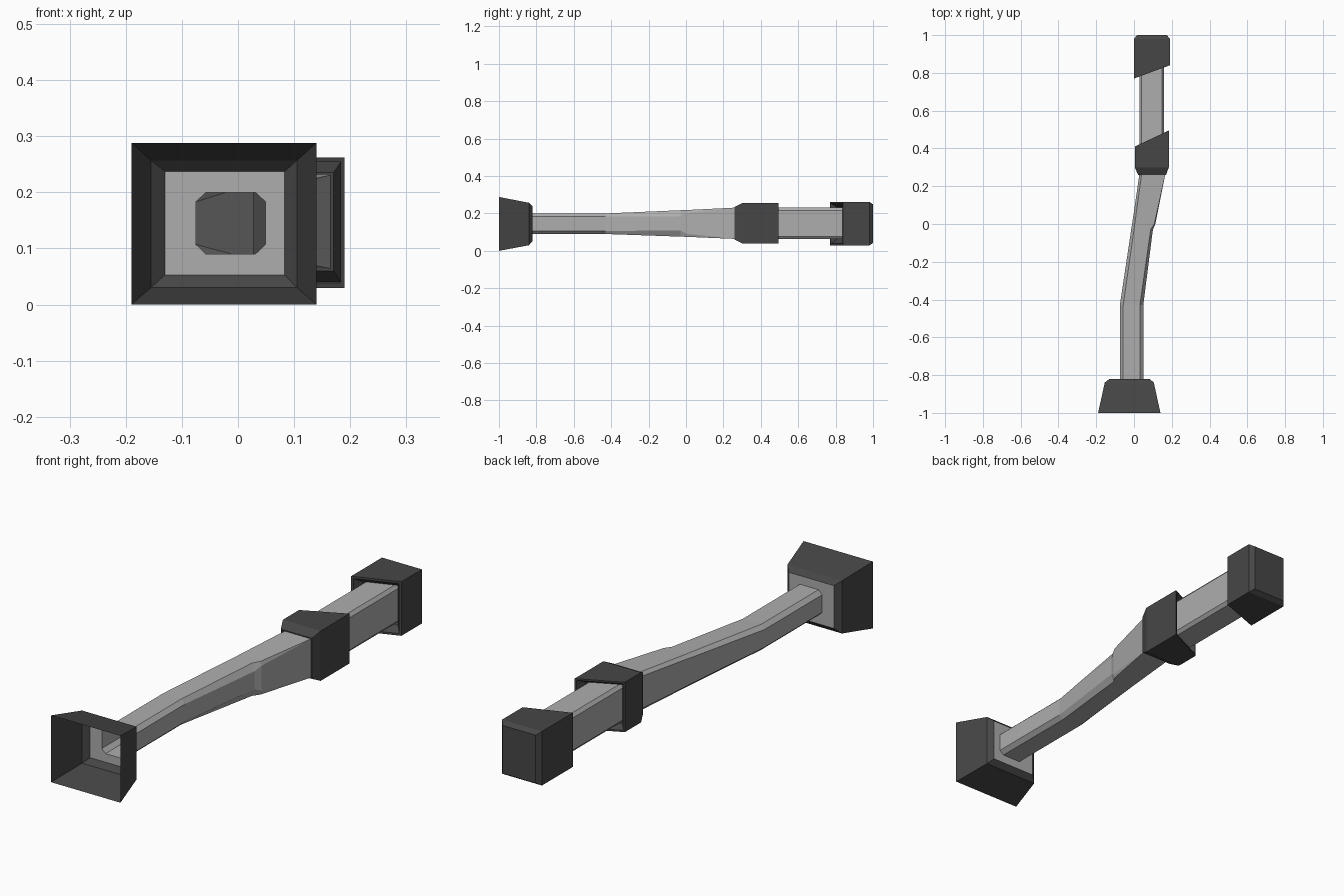
import bpy, bmesh

if "Cube" in bpy.data.objects:
    bpy.data.objects.remove(bpy.data.objects["Cube"])


def material(name, v):
    m = bpy.data.materials.new(name)
    m.diffuse_color = (v, v, v, 1)
    m.use_nodes = True
    m.node_tree.nodes["Principled BSDF"].inputs["Base Color"].default_value = m.diffuse_color
    return m


LIGHT = material("light grey", 0.42)
DARK = material("dark grey", 0.062)


def rect(x0, x1, z0, z1, y, k=0.0):
    """Rectangular ring on the (optionally slanted) plane y + k*x."""
    return [(x, y + k * x, z) for x, z in ((x0, z0), (x1, z0), (x1, z1), (x0, z1))]


def octagon(x0, x1, z0, z1, y, left, right):
    """Chamfered ring; left/right are (x, z) chamfer sizes."""
    (a, b), (c, d) = left, right
    pts = [(x0 + a, z0), (x1 - c, z0), (x1, z0 + d), (x1, z1 - d),
           (x1 - c, z1), (x0 + a, z1), (x0, z1 - b), (x0, z0 + b)]
    return [(x, y, z) for x, z in pts]


def loft(name, rings, mat, cap_end=False):
    bm = bmesh.new()
    loops = [[bm.verts.new(p) for p in r] for r in rings]
    n = len(loops[0])
    for p, q in zip(loops, loops[1:]):
        for i in range(n):
            j = (i + 1) % n
            bm.faces.new((p[i], p[j], q[j], q[i]))
    if cap_end:
        bm.faces.new(loops[-1])
    bmesh.ops.remove_doubles(bm, verts=bm.verts, dist=1e-5)
    bmesh.ops.recalc_face_normals(bm, faces=bm.faces)
    me = bpy.data.meshes.new(name)
    bm.to_mesh(me)
    bm.free()
    me.materials.append(mat)
    ob = bpy.data.objects.new(name, me)
    bpy.context.collection.objects.link(ob)
    return ob


# bent hollow tube
C = (0.018, 0.017)
E = (0.012, 0.014)
start = octagon(-0.075, 0.049, 0.09, 0.20, -0.82, C, C)
loft("bent_tube", [
    start,
    octagon(-0.075, 0.049, 0.09, 0.20, -0.43, C, C),
    octagon(-0.015, 0.100, 0.076, 0.217, -0.03, (0.015, 0.015), (0.012, 0.032)),
    octagon(-0.010, 0.113, 0.075, 0.218, 0.0, (0.014, 0.014), (0.006, 0.017)),
    octagon(0.028, 0.165, 0.064, 0.231, 0.26, E, (0, 0)),
    octagon(0.028, 0.160, 0.064, 0.231, 0.38, E, E),
    octagon(0.028, 0.160, 0.064, 0.231, 0.90, E, E),
], LIGHT)

# plate closing the back of the flared mouth around the tube
loft("mouth_plate", [
    octagon(-0.13, 0.083, 0.053, 0.237, -0.82, (0, 0), (0, 0)), start], LIGHT)

# flared open mouth
loft("flared_mouth", [
    rect(-0.19, 0.14, 0.0, 0.288, -1.0),
    rect(-0.155, 0.105, 0.03, 0.257, -0.84),
    rect(-0.13, 0.083, 0.053, 0.237, -0.82)], DARK)

# middle collar with slanted, recessed back end
k = 0.472
loft("middle_collar", [
    rect(0.028, 0.165, 0.064, 0.231, 0.26),
    rect(0.022, 0.17, 0.06, 0.235, 0.26),
    rect(0.004, 0.184, 0.04, 0.255, 0.30),
    rect(0.004, 0.184, 0.04, 0.255, 0.408, k),
    rect(0.011, 0.177, 0.047, 0.248, 0.408, k),
    rect(0.028, 0.160, 0.064, 0.231, 0.378, k)], DARK)

# end cap with slanted, recessed front end
k = 0.37
loft("end_cap", [
    rect(0.028, 0.160, 0.064, 0.231, 0.80, k),
    rect(0.008, 0.182, 0.038, 0.253, 0.77, k),
    rect(0.0, 0.19, 0.029, 0.262, 0.77, k),
    rect(0.0, 0.19, 0.029, 0.262, 0.98),
    rect(0.016, 0.174, 0.042, 0.249, 1.0)], DARK, cap_end=True)
